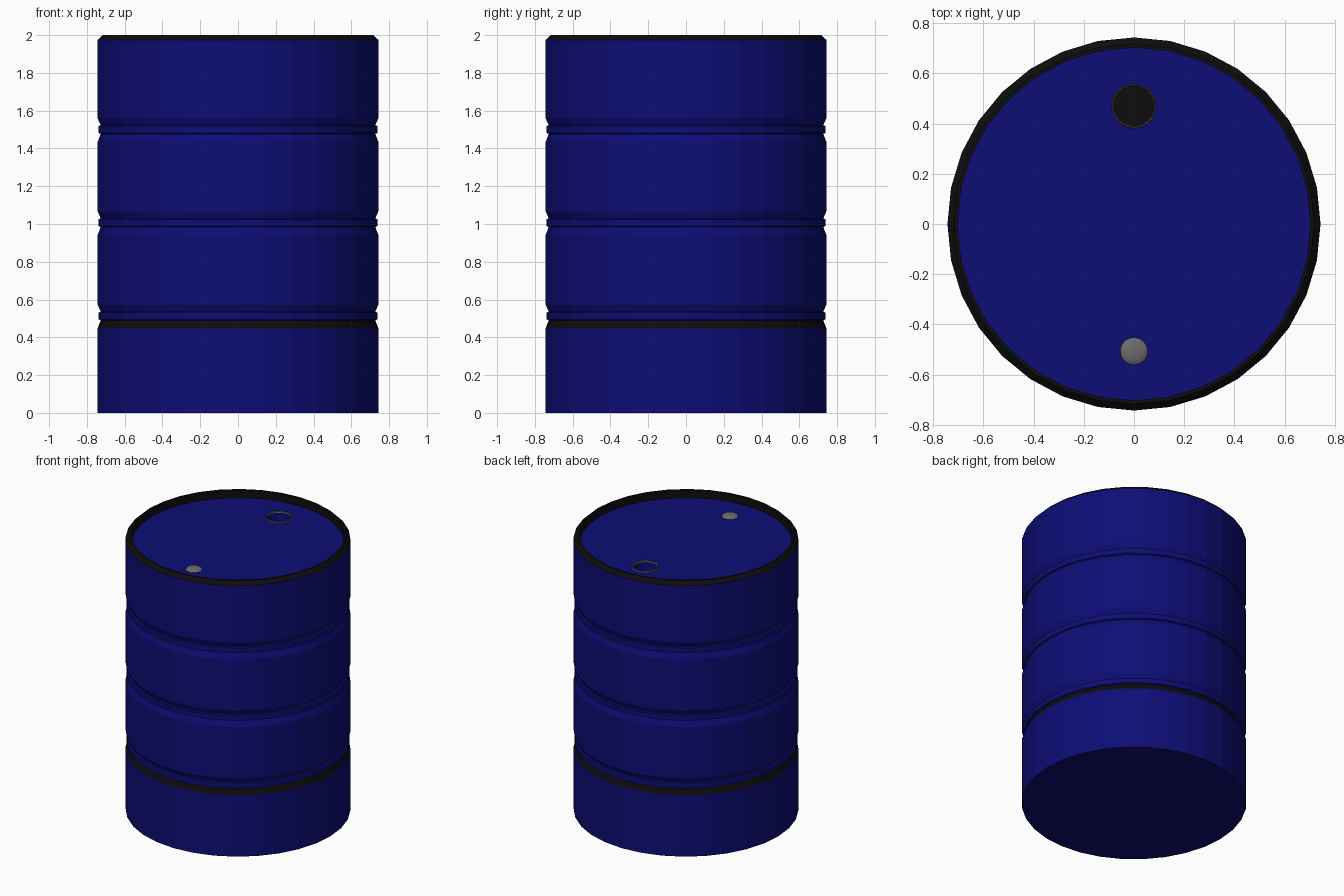
import bpy, bmesh, math

if "Cube" in bpy.data.objects:
    bpy.data.objects.remove(bpy.data.objects["Cube"])

def material(name, rgb):
    m = bpy.data.materials.new(name)
    m.diffuse_color = (*rgb, 1)
    m.use_nodes = True
    m.node_tree.nodes["Principled BSDF"].inputs["Base Color"].default_value = m.diffuse_color
    return m

BLUE = material("drum blue", (0.004, 0.004, 0.18))
BLACK = material("trim black", (0.004, 0.004, 0.004))
GREY = material("cap grey", (0.15, 0.15, 0.15))

def finish(bm, name, mats):
    me = bpy.data.meshes.new(name)
    bm.to_mesh(me)
    bm.free()
    for m in mats:
        me.materials.append(m)
    ob = bpy.data.objects.new(name, me)
    bpy.context.collection.objects.link(ob)
    return ob

def lathe(name, profile, sides, mats, centre=(0, 0), black_rule=None):
    """Revolve (radius, z) points, listed so that faces point outward."""
    bm = bmesh.new()
    rings = []
    for r, z in profile:
        if r == 0:
            rings.append([bm.verts.new((*centre, z))] * sides)
        else:
            rings.append([bm.verts.new((centre[0] + r * math.cos(2 * math.pi * i / sides),
                                        centre[1] + r * math.sin(2 * math.pi * i / sides), z))
                          for i in range(sides)])
    for k in range(len(rings) - 1):
        a, b = rings[k], rings[k + 1]
        for i in range(sides):
            j = (i + 1) % sides
            vs = list(dict.fromkeys((a[i], a[j], b[j], b[i])))
            f = bm.faces.new(vs)
            if black_rule and black_rule(f.calc_center_median().z):
                f.material_index = 1
    return finish(bm, name, mats)

# Drum shell: three ribbed grooves, chamfered rim and inner rim wall
R, LID_Z, RIM_IN = 0.743, 1.943, 0.703
profile = [(0, 0), (R, 0)]
for c in (0.513, 1.007, 1.5):
    profile += [(R, c - 0.065), (0.727, c - 0.023), (0.738, c - 0.018),
                (0.738, c + 0.018), (0.727, c + 0.023), (R, c + 0.06)]
profile += [(R, 1.975), (0.717, 2.0), (RIM_IN, 2.0), (RIM_IN, LID_Z)]
lathe("drum_shell", profile, 32, [BLUE, BLACK],
      black_rule=lambda z: z > 1.95 or 0.45 < z < 0.489)

# Recessed lid with a round filler hole: blue wall, black floor
HOLE, HOLE_R, HOLE_D = (0, 0.47), 0.082, 0.1
bm = bmesh.new()

def circle(r, cx, cy, sides):
    vs = [bm.verts.new((cx + r * math.cos(2 * math.pi * i / sides),
                        cy + r * math.sin(2 * math.pi * i / sides), LID_Z)) for i in range(sides)]
    return vs, [bm.edges.new((vs[i], vs[(i + 1) % sides])) for i in range(sides)]

_, outer = circle(RIM_IN, 0, 0, 32)
hole_verts, inner = circle(HOLE_R, *HOLE, 32)
bmesh.ops.triangle_fill(bm, use_beauty=True, use_dissolve=False,
                        edges=outer + inner, normal=(0, 0, 1))
for f in bm.faces:
    f.normal_update()
    if f.normal.z < 0:
        f.normal_flip()
low = [bm.verts.new((v.co.x, v.co.y, LID_Z - HOLE_D)) for v in hole_verts]
for i in range(32):
    j = (i + 1) % 32
    bm.faces.new((hole_verts[j], hole_verts[i], low[i], low[j]))
bm.faces.new(low).material_index = 1
finish(bm, "lid", [BLUE, BLACK])

# Metal ring around the filler hole
lathe("filler_ring", [(0.089, LID_Z), (0.089, LID_Z + 0.008), (0.086, LID_Z + 0.012),
                      (0.082, LID_Z + 0.008), (0.082, LID_Z)], 32, [GREY], HOLE)

# Small domed vent cap
dome = [(0.055 * math.cos(a), LID_Z + 0.018 * math.sin(a))
        for a in (math.radians(d) for d in (0, 22, 45, 68))] + [(0, LID_Z + 0.018)]
lathe("vent_cap", dome, 24, [GREY], (0, -0.507))
